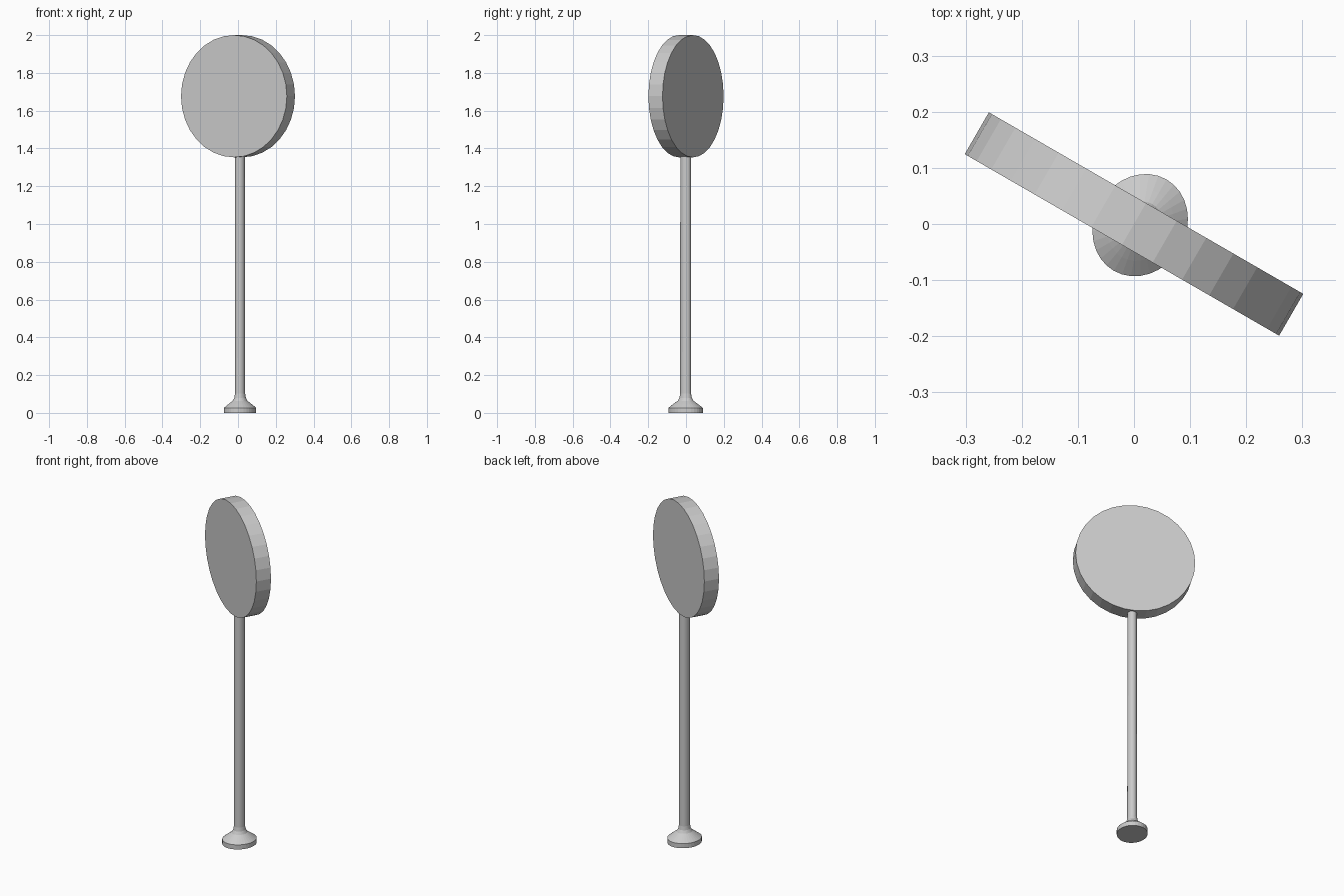
import bpy
import bmesh
from math import radians, sin, cos, pi

if "Cube" in bpy.data.objects:
    bpy.data.objects.remove(bpy.data.objects["Cube"])

TURN = radians(-30)
SIDES = 32


def lathe(name, profile, location, scale):
    """Closed revolved solid from (radius, height) points."""
    bm = bmesh.new()
    rings = [[bm.verts.new((r * cos(2 * pi * i / SIDES), r * sin(2 * pi * i / SIDES), z))
              for i in range(SIDES)] for r, z in profile]
    for low, high in zip(rings, rings[1:]):
        for i in range(SIDES):
            j = (i + 1) % SIDES
            bm.faces.new((low[i], low[j], high[j], high[i]))
    bm.faces.new(rings[0][::-1])
    bm.faces.new(rings[-1])
    mesh = bpy.data.meshes.new(name)
    bm.to_mesh(mesh)
    bm.free()
    obj = bpy.data.objects.new(name, mesh)
    bpy.context.collection.objects.link(obj)
    obj.location = location
    obj.scale = scale
    obj.rotation_euler = (0, 0, TURN)
    return obj


# Slightly oval post with a flared foot
lathe("post_with_foot",
      [(1, 0), (1, 0.027), (0.9, 0.034), (0.7, 0.048), (0.46, 0.064),
       (0.36, 0.08), (0.32, 0.102), (0.31, 1.38)],
      (0.011, -0.002, 0), (0.082, 0.094, 1))

# Round sign plate, turned about the vertical
bpy.ops.mesh.primitive_cylinder_add(vertices=SIDES, radius=0.3235, depth=0.086,
                                    location=(0, 0, 1.6765),
                                    rotation=(radians(90), 0, TURN))
bpy.context.object.name = "round_sign_plate"
